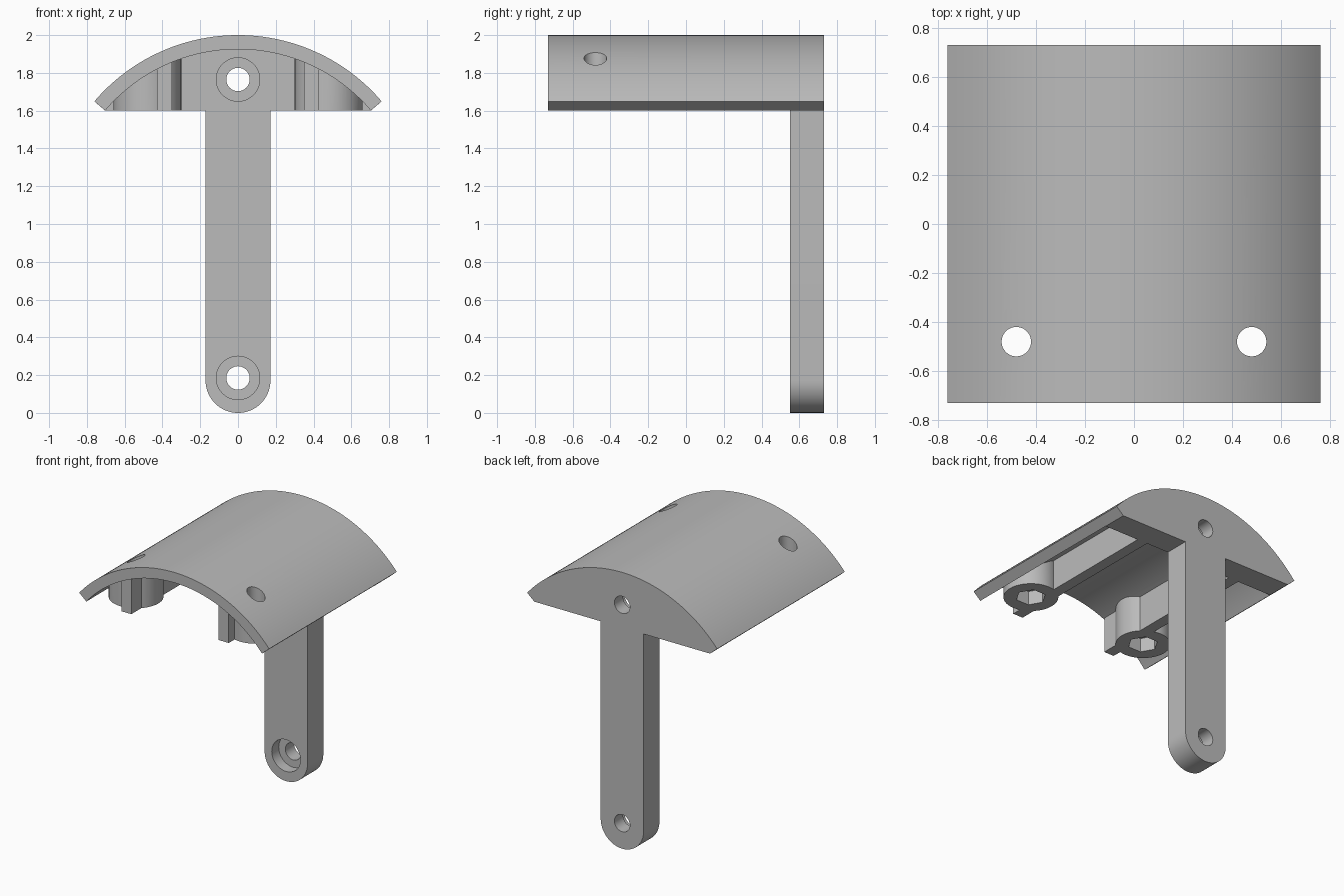
import bpy
import bmesh
from math import sin, cos, radians

if "Cube" in bpy.data.objects:
    bpy.data.objects.remove(bpy.data.objects["Cube"], do_unlink=True)

grey = bpy.data.materials.new("plain_grey")
grey.use_nodes = True
GREY = (0.5, 0.5, 0.5, 1)
grey.diffuse_color = GREY
grey.node_tree.nodes["Principled BSDF"].inputs["Base Color"].default_value = GREY

BACK, PLATE_FRONT, FRONT = 0.73, 0.55, -0.73
BASE = 1.6          # underside of plate, ribs and bosses
OUTER, INNER, MID = 1.0, 0.925, 0.96   # vault radii about (0, 1)
END = 40.5          # angle where the vault stops


def arc(cx, cy, r, start, stop, n):
    """Points on an arc, angles in degrees."""
    step = (stop - start) / n
    return [(cx + r * cos(radians(start + i * step)),
             cy + r * sin(radians(start + i * step))) for i in range(n + 1)]


def circle(cx, cy, r, n=48):
    return arc(cx, cy, r, 0, 360, n)[:-1]


def prism(name, profile, low, high, axis="y"):
    """Extrude a closed profile along y (profile in x, z) or z (profile in x, y)."""
    def place(p, h):
        return (p[0], h, p[1]) if axis == "y" else (p[0], p[1], h)
    bm = bmesh.new()
    a = [bm.verts.new(place(p, low)) for p in profile]
    b = [bm.verts.new(place(p, high)) for p in profile]
    bm.faces.new(a)
    bm.faces.new(b[::-1])
    for i in range(len(a)):
        j = (i + 1) % len(a)
        bm.faces.new((a[i], b[i], b[j], a[j]))
    bmesh.ops.recalc_face_normals(bm, faces=bm.faces)
    mesh = bpy.data.meshes.new(name)
    bm.to_mesh(mesh)
    bm.free()
    mesh.materials.append(grey)
    obj = bpy.data.objects.new(name, mesh)
    bpy.context.collection.objects.link(obj)
    return obj


def combine(target, other, operation):
    """Apply a boolean and discard the second solid."""
    mod = target.modifiers.new("combine", "BOOLEAN")
    mod.operation, mod.solver, mod.object = operation, "EXACT", other
    bpy.context.view_layer.objects.active = target
    with bpy.context.temp_override(object=target, active_object=target):
        bpy.ops.object.modifier_apply(modifier=mod.name)
    bpy.data.objects.remove(other, do_unlink=True)


# Curved vault sheet
top = arc(0, 1, OUTER, END, 180 - END, 64)
under = arc(0, 1, INNER, 180 - END, END, 64)
bracket = prism("bracket", top + under, FRONT, BACK)

# Back plate with the rounded hanging arm
stem = 0.172
tip = INNER * cos(radians(END))
plate = prism("back_plate",
              top + [(-tip, BASE), (-stem, BASE)]
              + arc(0, stem, stem, 180, 360, 32)
              + [(stem, BASE), (tip, BASE)], PLATE_FRONT, BACK)
combine(bracket, plate, "UNION")

# Ribs and screw bosses under the vault, one set on each side
for side in (-1, 1):
    x, y = side * 0.48, -0.48
    a, b = side * 0.35, side * 0.43
    roof = [(px, 1 + (MID ** 2 - px ** 2) ** 0.5) for px in (b, side * 0.39, a)]
    rib = prism("rib", [(a, BASE), (b, BASE)] + roof, FRONT + 0.01, PLATE_FRONT + 0.05)
    boss = prism("boss", circle(x, y, 0.18), BASE, 1.98, "z")
    trim = prism("boss_trim", circle(0, 1, MID, 192), FRONT - 0.1, BACK)
    combine(boss, trim, "INTERSECT")
    combine(bracket, rib, "UNION")
    combine(bracket, boss, "UNION")

# Vertical screw holes with hexagonal nut pockets
for x in (-0.48, 0.48):
    combine(bracket, prism("screw_hole", circle(x, -0.48, 0.06), 1.5, 2.1, "z"), "DIFFERENCE")
    combine(bracket, prism("nut_pocket", circle(x, -0.48, 0.1, 6), 1.5, 1.7, "z"), "DIFFERENCE")

# Counterbored mounting holes in the plate and arm
for z in (1.765, 0.185):
    combine(bracket, prism("mount_hole", circle(0, z, 0.062), 0.4, 0.9), "DIFFERENCE")
    combine(bracket, prism("counterbore", circle(0, z, 0.115), 0.4, 0.63), "DIFFERENCE")

for obj in bpy.context.selected_objects:
    obj.select_set(False)
bracket.select_set(True)
bpy.context.view_layer.objects.active = bracket
bpy.ops.object.shade_smooth_by_angle(angle=radians(30))
